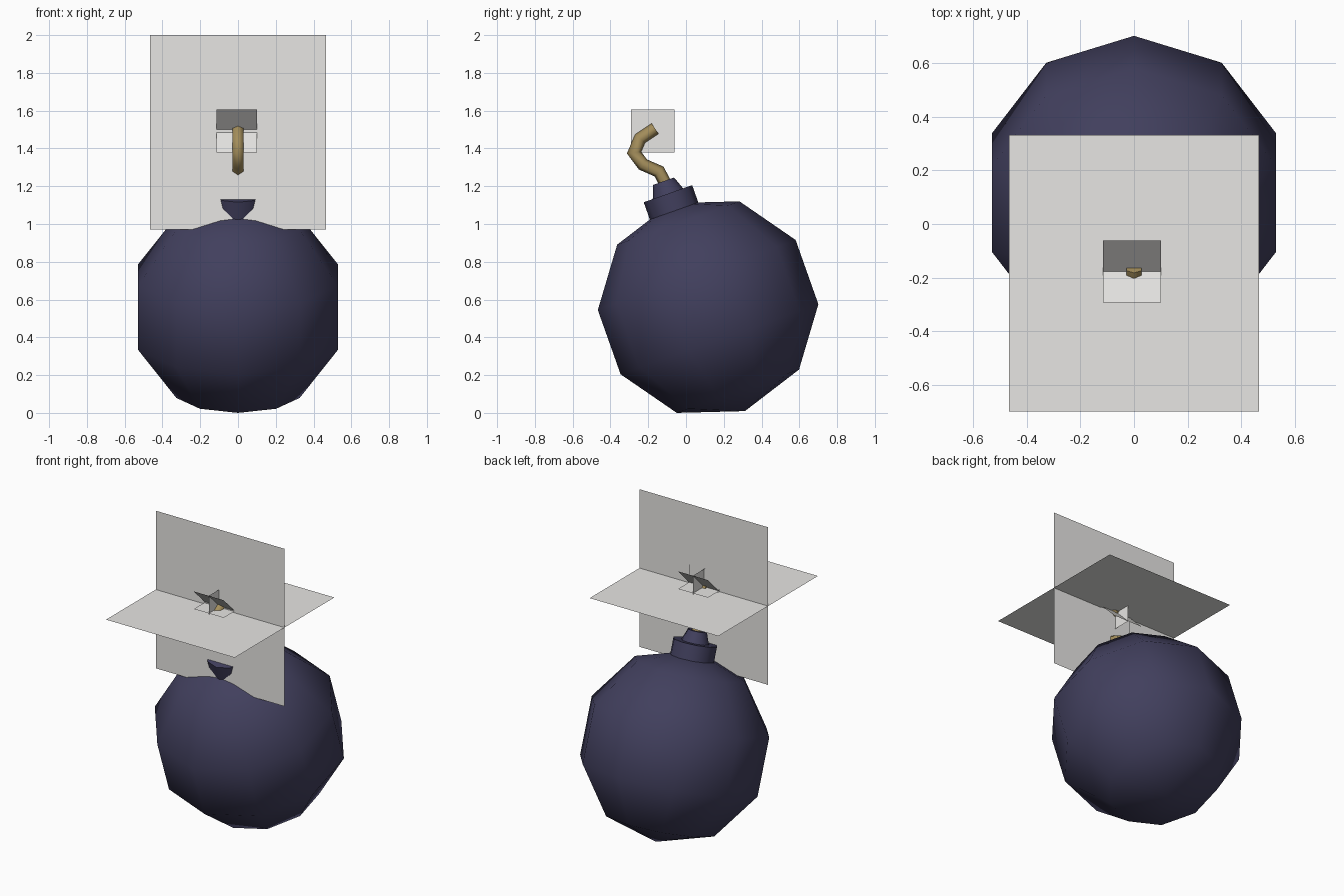
import bpy, bmesh, math
from mathutils import Matrix, Vector

if "Cube" in bpy.data.objects:
    bpy.data.objects.remove(bpy.data.objects["Cube"])


def material(name, rgb):
    m = bpy.data.materials.new(name)
    m.diffuse_color = (*rgb, 1)
    m.use_nodes = True
    m.node_tree.nodes["Principled BSDF"].inputs["Base Color"].default_value = m.diffuse_color
    return m


NAVY = material("dark navy", (0.053, 0.050, 0.110))
TAN = material("rope tan", (0.37, 0.27, 0.105))
GREY = material("pale grey", (0.80, 0.79, 0.77))

# Ball frame: centre of the ball, leaning toward the front
FRAME = Matrix.Translation((0, 0.117, 0.56)) @ Matrix.Rotation(math.radians(19.5), 4, 'X')


def finish(name, bm, mat, smooth_deg=None, recalc=True):
    bmesh.ops.remove_doubles(bm, verts=bm.verts[:], dist=1e-5)
    if recalc:
        bmesh.ops.recalc_face_normals(bm, faces=bm.faces[:])
    me = bpy.data.meshes.new(name)
    bm.to_mesh(me)
    bm.free()
    me.materials.append(mat)
    ob = bpy.data.objects.new(name, me)
    bpy.context.collection.objects.link(ob)
    if smooth_deg:
        bpy.ops.object.select_all(action='DESELECT')
        ob.select_set(True)
        bpy.context.view_layer.objects.active = ob
        bpy.ops.object.shade_smooth_by_angle(angle=math.radians(smooth_deg))
    return ob


def skin(bm, rings):
    """Bridge consecutive rings of points with quads."""
    vr = [[bm.verts.new(p) for p in r] for r in rings]
    n = len(vr[0])
    for a, b in zip(vr, vr[1:]):
        for i in range(n):
            j = (i + 1) % n
            bm.faces.new((a[i], a[j], b[j], b[i]))
    return vr


def lathe(name, profile, sides, mat, smooth_deg):
    bm = bmesh.new()
    rings = []
    for r, z in profile:
        rings.append([FRAME @ Vector((r * math.sin(k * math.tau / sides),
                                      r * math.cos(k * math.tau / sides), z))
                      for k in range(sides)])
    skin(bm, rings)
    bmesh.ops.remove_doubles(bm, verts=bm.verts[:], dist=1e-5)
    bmesh.ops.dissolve_degenerate(bm, edges=bm.edges[:], dist=1e-5)
    return finish(name, bm, mat, smooth_deg)


# Round body: ten segments, five bands
R = 0.584
ball = [(R * math.sin(k * math.pi / 5), -R * math.cos(k * math.pi / 5)) for k in range(6)]
lathe("ball", ball, 10, NAVY, 80)

# Collar and tapered neck
lathe("collar", [(0, 0.49), (0.136, 0.49), (0.136, 0.637), (0, 0.637)], 10, NAVY, 45)
lathe("neck", [(0, 0.63), (0.088, 0.63), (0.059, 0.707), (0, 0.707)], 10, NAVY, 45)

# Bent six-sided fuse
path = [Vector((0, y, z)) for y, z in (
    (-0.09, 1.18), (-0.143, 1.278), (-0.228, 1.315),
    (-0.275, 1.378), (-0.243, 1.452), (-0.164, 1.505))]
bm = bmesh.new()
rings = []
for i, p in enumerate(path):
    d_in = (p - path[max(i - 1, 0)]).normalized()
    d_out = (path[min(i + 1, len(path) - 1)] - p).normalized()
    t = (d_in + d_out).normalized()
    side = Vector((1, 0, 0))
    up = t.cross(side)
    mitre = 1 / max(t.dot(d_out), t.dot(d_in), 0.6)
    rings.append([p + 0.033 * (side * math.sin(k * math.pi / 3)
                               + up * mitre * math.cos(k * math.pi / 3)) for k in range(6)])
vr = skin(bm, rings)
bm.faces.new(vr[0])
bm.faces.new(vr[-1])
finish("fuse", bm, TAN, 65)


def sheet(name, centre, u, v):
    """Single flat quad spanned by the half-vectors u and v."""
    bm = bmesh.new()
    c, u, v = Vector(centre), Vector(u), Vector(v)
    bm.faces.new([bm.verts.new(c + a * u + b * v)
                  for a, b in ((-1, -1), (1, -1), (1, 1), (-1, 1))])
    return finish(name, bm, GREY, recalc=False)


# Large glow sheets crossing at the fuse tip
glow = (0, -0.184, 1.485)
sheet("glow_upright", glow, (0.465, 0, 0), (0, 0, 0.515))
sheet("glow_level", glow, (0.465, 0, 0), (0, 0.515, 0))

# Small spark: three square-on sheets and two diagonal ones
spark = (-0.007, -0.177, 1.4925)
W, H = 0.108, 0.115
sheet("spark_upright", spark, (W, 0, 0), (0, 0, H))
sheet("spark_level", spark, (W, 0, 0), (0, H, 0))
sheet("spark_side", spark, (0, H, 0), (0, 0, H))
for s, label in ((1, "rear"), (-1, "front")):
    sheet("spark_lean_" + label, spark, (W, 0, 0), (0, s * H, H))
